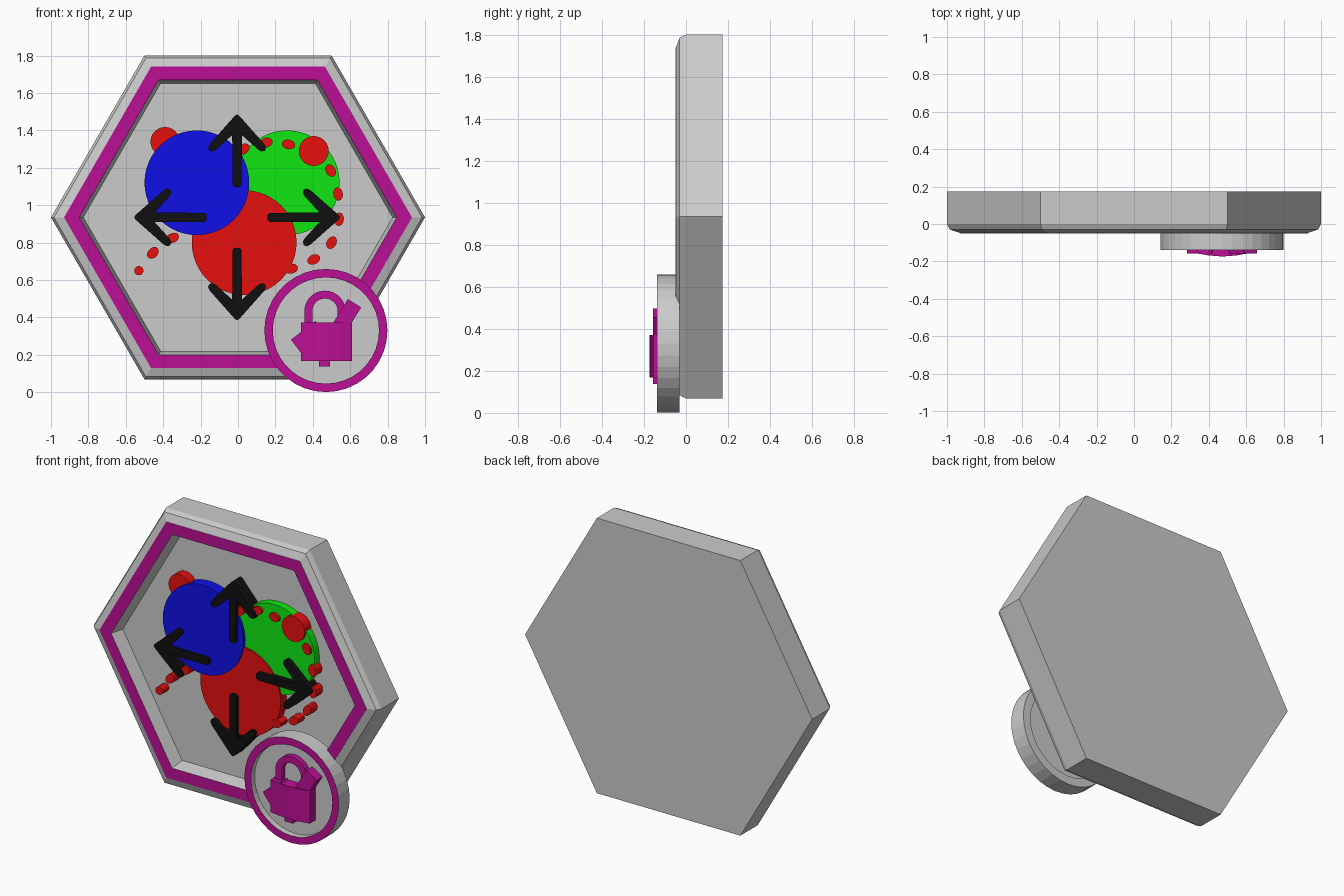
import bpy, bmesh, math
from mathutils import Vector

if "Cube" in bpy.data.objects:
    bpy.data.objects.remove(bpy.data.objects["Cube"])


def material(name, rgb):
    m = bpy.data.materials.new(name)
    m.diffuse_color = (*rgb, 1)
    m.use_nodes = True
    m.node_tree.nodes["Principled BSDF"].inputs["Base Color"].default_value = m.diffuse_color
    return m


GREY = material("grey", (0.8, 0.8, 0.8))
MAGENTA = material("magenta", (0.5, 0.005, 0.3))
RED = material("red", (0.8, 0.005, 0.005))
GREEN = material("green", (0.005, 0.8, 0.006))
BLUE = material("blue", (0.005, 0.005, 0.8))
BLACK = material("black", (0.005, 0.005, 0.005))


def finish(name, bm, mats):
    bmesh.ops.recalc_face_normals(bm, faces=bm.faces)
    me = bpy.data.meshes.new(name)
    bm.to_mesh(me)
    bm.free()
    for m in mats:
        me.materials.append(m)
    ob = bpy.data.objects.new(name, me)
    bpy.context.collection.objects.link(ob)
    return ob


def lathe(name, profile, n, cx, cz, band):
    """Spin (radius, y) points about a y axis; segment number `band` is magenta."""
    bm = bmesh.new()
    rings = []
    for r, y in profile:
        rings.append([bm.verts.new((cx + r * math.cos(2 * math.pi * k / n), y,
                                    cz + r * math.sin(2 * math.pi * k / n))) for k in range(n)])
    for i, (a, b) in enumerate(zip(rings, rings[1:])):
        for k in range(n):
            f = bm.faces.new((a[k], a[(k + 1) % n], b[(k + 1) % n], b[k]))
            f.material_index = int(i == band)
    bm.faces.new(rings[0])
    bm.faces.new(rings[-1])
    return finish(name, bm, [GREY, MAGENTA])


def extrude(name, points, offset, mat):
    """Solid from a flat outline of 3D points pushed along offset."""
    bm = bmesh.new()
    f = bm.faces.new([bm.verts.new(p) for p in points])
    new = bmesh.ops.extrude_face_region(bm, geom=[f], use_keep_orig=True)
    verts = [v for v in new["geom"] if isinstance(v, bmesh.types.BMVert)]
    bmesh.ops.translate(bm, verts=verts, vec=offset)
    return finish(name, bm, [mat])


FLOOR = 0.035


def disc(name, x, z, rx, rz, front, mat, n=48, tilt=0.0):
    c, s = math.cos(tilt), math.sin(tilt)
    pts = []
    for k in range(n):
        u, v = rx * math.cos(2 * math.pi * k / n), rz * math.sin(2 * math.pi * k / n)
        pts.append((x + u * c - v * s, front, z + u * s + v * c))
    return extrude(name, pts, (0, FLOOR + 0.005 - front, 0), mat)


def bar(name, a, b, r):
    """Square-ended bar in the badge plane from a to b (x, z)."""
    a, b = Vector(a), Vector(b)
    d = (b - a).normalized()
    side = Vector((-d.y, d.x)) * r
    pts = [(p.x, -0.158, p.y) for p in (a + side, a - side, b - side, b + side)]
    return extrude(name, pts, (0, 0.075, 0), MAGENTA)


# Hexagonal tray with magenta rim and recessed floor
CZ = 0.935
lathe("hex_tray", [(1, 0.173), (1, 0), (0.984, -0.03), (0.93, -0.048), (0.93, -0.05),
                   (0.849, -0.05), (0.827, FLOOR)], 6, 0, CZ, 4)

# Three overlapping colour discs
disc("green_disc", 0.263, 1.12, 0.28, 0.28, -0.013, GREEN)
disc("red_disc", 0.033, 0.80, 0.28, 0.28, -0.023, RED)
disc("blue_disc", -0.22, 1.12, 0.28, 0.28, -0.033, BLUE)

# Red end spots and dotted trails
disc("red_spot_left", -0.39, 1.34, 0.078, 0.078, -0.023, RED, 24)
disc("red_spot_right", 0.405, 1.29, 0.08, 0.08, -0.03, RED, 24)
disc("trail_end_dot", -0.53, 0.65, 0.025, 0.025, -0.029, RED, 14)
dots = [(0.03, 1.30, 40), (0.15, 1.335, 15), (0.27, 1.325, -10), (0.495, 1.185, -60),
        (0.535, 1.06, -80), (0.54, 0.925, 85), (0.50, 0.80, 60), (0.405, 0.71, 25),
        (0.285, 0.66, 15), (-0.455, 0.745, 45), (-0.35, 0.825, 25)]
for i, (x, z, t) in enumerate(dots):
    disc(f"trail_dot_{i}", x, z, 0.036, 0.026, -0.029, RED, 14, math.radians(t))

# Four black arrows pointing outwards
half = [(0.015, 0.163), (0.024, 0.175), (0.026, 0.44), (0.112, 0.362), (0.13, 0.352),
        (0.148, 0.356), (0.155, 0.372), (0.145, 0.393), (0.012, 0.543)]
outline = half + [(0, 0.55)] + [(-u, v) for u, v in reversed(half)]
for k, side in enumerate(("up", "left", "down", "right")):
    c, s = math.cos(k * math.pi / 2), math.sin(k * math.pi / 2)
    extrude(f"arrow_{side}", [(-0.005 + u * c - v * s, -0.047, CZ + u * s + v * c)
                              for u, v in outline], (0, FLOOR + 0.052, 0), BLACK)

# Round badge with magenta rim, recessed on both sides
BX, BZ = 0.47, 0.33
lathe("badge", [(0.275, -0.075), (0.275, -0.03), (0.329, -0.03), (0.329, -0.138),
                (0.284, -0.138), (0.284, -0.10)], 36, BX, BZ, 3)

# Padlock body with a gently bowed front
body = [(-0.137, -0.083), (-0.137, -0.157), (-0.075, -0.168), (0, -0.174),
        (0.075, -0.168), (0.137, -0.157), (0.137, -0.083)]
extrude("lock_body", [(0.473 + x, y, 0.168) for x, y in body], (0, 0, 0.204), MAGENTA)

# Shackle: flat arch with legs
arch = []
for r, order in ((0.11, 1), (0.068, -1)):
    side = [(r, 0.35)] + [(r * math.cos(math.pi * k / 16), 0.433 + r * math.sin(math.pi * k / 16))
                          for k in range(17)] + [(-r, 0.35)]
    arch += side[::order]
extrude("lock_shackle", [(0.465 + x, -0.135, z) for x, z in arch], (0, 0.05, 0), MAGENTA)

# Crossing bars and the small peg below the lock
bar("bar_right", (0.623, 0.476), (0.52, 0.31), 0.042)
bar("bar_left", (0.31, 0.246), (0.44, 0.346), 0.044)
bar("lock_peg", (0.463, 0.137), (0.463, 0.18), 0.03)
